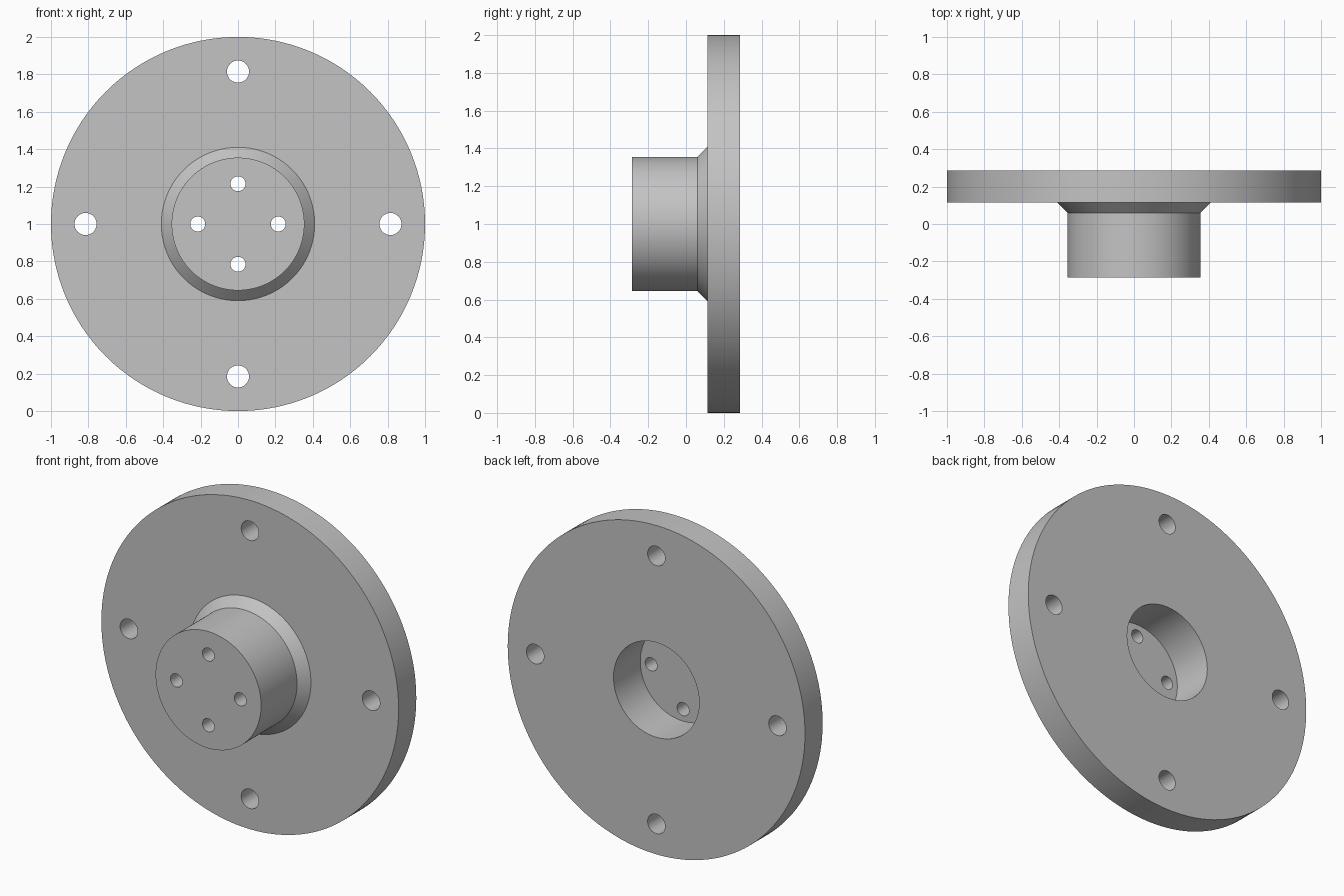
import bpy, bmesh, math
from mathutils import Matrix, Vector

if "Cube" in bpy.data.objects:
    bpy.data.objects.remove(bpy.data.objects["Cube"], do_unlink=True)

CENTRE = Vector((0, 0, 1))
BACK, PLATE_FRONT, CHAMFER, HUB_FRONT, BORE_FLOOR = 0.285, 0.115, 0.06, -0.285, 0.028

steel = bpy.data.materials.new("plain grey")
steel.use_nodes = True
grey = (0.55, 0.55, 0.55, 1)
steel.diffuse_color = grey
steel.node_tree.nodes["Principled BSDF"].inputs["Base Color"].default_value = grey


def add_object(name, bm):
    bmesh.ops.recalc_face_normals(bm, faces=bm.faces)
    mesh = bpy.data.meshes.new(name)
    bm.to_mesh(mesh)
    bm.free()
    mesh.materials.append(steel)
    ob = bpy.data.objects.new(name, mesh)
    bpy.context.collection.objects.link(ob)
    return ob


def lathe(name, profile, sides):
    """Turn a (radius, y) profile round the y axis and cap both ends."""
    bm = bmesh.new()
    rings = []
    for r, y in profile:
        angles = [2 * math.pi * i / sides for i in range(sides)]
        rings.append([bm.verts.new(CENTRE + Vector((r * math.cos(a), y, r * math.sin(a))))
                      for a in angles])
    for a, b in zip(rings, rings[1:]):
        for i in range(sides):
            j = (i + 1) % sides
            bm.faces.new((a[i], a[j], b[j], b[i]))
    bm.faces.new(rings[0])
    bm.faces.new(rings[-1])
    return add_object(name, bm)


# Flange plate, chamfered collar, hub and rear bore as one turned body
flange = lathe("flange_hub", [
    (0.355, HUB_FRONT), (0.355, CHAMFER), (0.41, PLATE_FRONT), (1.0, PLATE_FRONT),
    (1.0, BACK), (0.288, BACK), (0.288, BORE_FLOOR)], 128)

# Four bolt holes through the plate, four smaller ones through the hub face
bm = bmesh.new()
turn = Matrix.Rotation(math.pi / 2, 4, "X")
for spacing, radius in ((0.815, 0.059), (0.215, 0.04)):
    for k in range(4):
        a = k * math.pi / 2
        place = Matrix.Translation(CENTRE + spacing * Vector((math.cos(a), 0, math.sin(a))))
        bmesh.ops.create_cone(bm, cap_ends=True, segments=40, radius1=radius,
                              radius2=radius, depth=1, matrix=place @ turn)
cutter = add_object("hole_cutter", bm)
cutter.hide_render = True

cut = flange.modifiers.new("holes", "BOOLEAN")
cut.operation = "DIFFERENCE"
cut.solver = "EXACT"
cut.object = cutter

bpy.ops.object.select_all(action="DESELECT")
flange.select_set(True)
bpy.context.view_layer.objects.active = flange
bpy.ops.object.modifier_apply(modifier=cut.name)
bpy.data.objects.remove(cutter, do_unlink=True)
bpy.ops.object.shade_smooth_by_angle(angle=math.radians(30))
